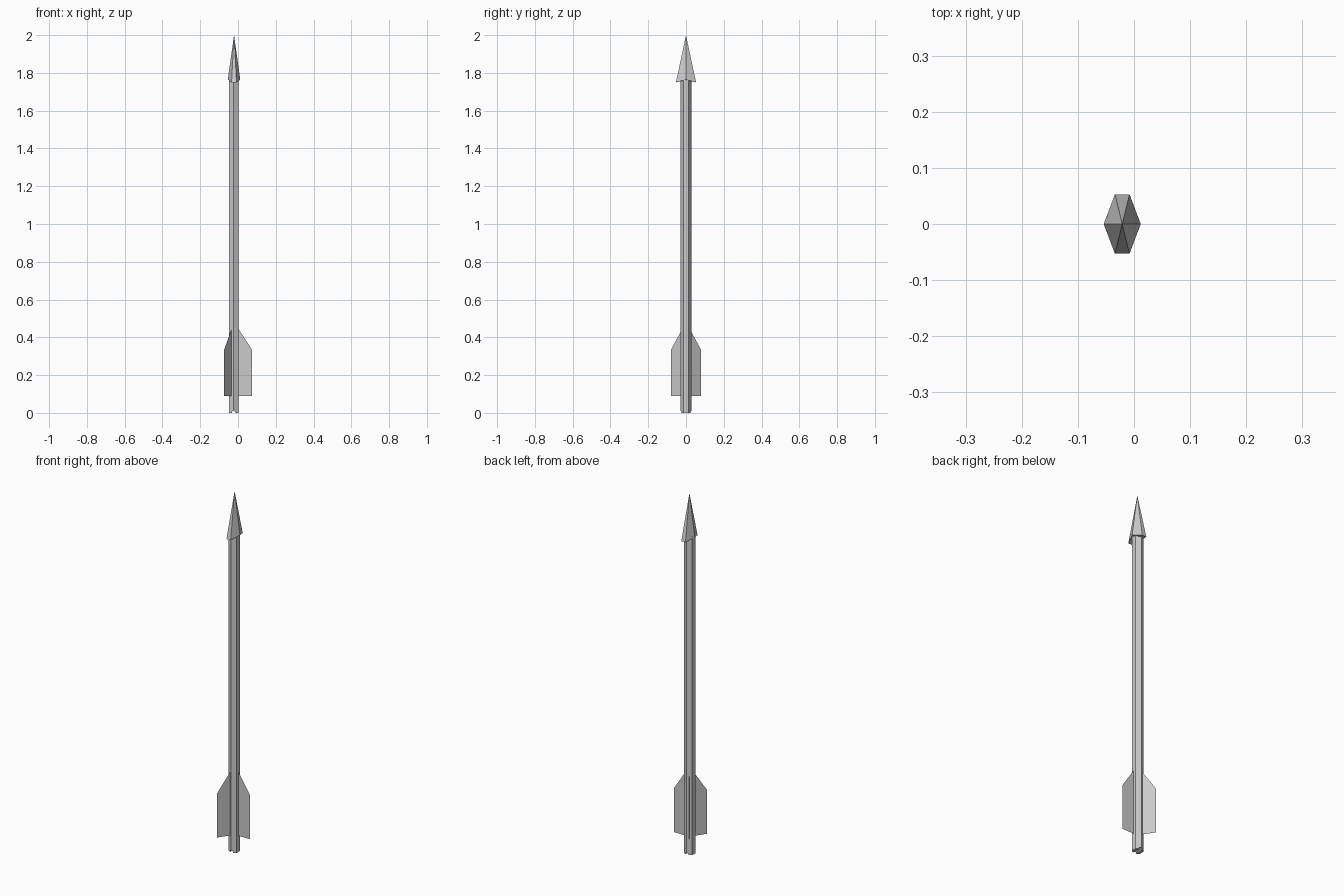
import bpy, bmesh
from math import pi, atan2
from mathutils import Matrix, Vector

if "Cube" in bpy.data.objects:
    bpy.data.objects.remove(bpy.data.objects["Cube"])

AXIS_X = -0.021   # arrow centreline


def make(name, verts, faces):
    mesh = bpy.data.meshes.new(name)
    mesh.from_pydata(verts, [], faces)
    bm = bmesh.new()
    bm.from_mesh(mesh)
    bmesh.ops.recalc_face_normals(bm, faces=bm.faces)
    bm.to_mesh(mesh)
    bm.free()
    obj = bpy.data.objects.new(name, mesh)
    bpy.context.collection.objects.link(obj)
    return obj


def cylinder(name, sides, radius, depth, matrix):
    bm = bmesh.new()
    bmesh.ops.create_cone(bm, cap_ends=True, segments=sides, radius1=radius,
                          radius2=radius, depth=depth, matrix=matrix)
    mesh = bpy.data.meshes.new(name)
    bm.to_mesh(mesh)
    bm.free()
    obj = bpy.data.objects.new(name, mesh)
    bpy.context.collection.objects.link(obj)
    return obj


# Six-sided shaft with corners on the y axis
shaft = cylinder("shaft", 6, 0.029, 1.77,
                 Matrix.Translation((AXIS_X - 0.002, 0, 0.885)))
mesh = shaft.data
ys = [v.co.y - 0 for v in mesh.vertices]
if max(ys) < 0.028:   # make sure the corners point along y
    mesh.transform(Matrix.Translation((AXIS_X - 0.002, 0, 0)) @ Matrix.Rotation(pi / 6, 4, 'Z')
                   @ Matrix.Translation((-AXIS_X + 0.002, 0, 0)))

# String groove across the bottom of the shaft
groove = cylinder("groove_cutter", 6, 0.011, 0.2,
                  Matrix.Translation((AXIS_X - 0.002, 0, 0.001)) @ Matrix.Rotation(pi / 2, 4, 'X'))
groove.hide_render = True
groove.hide_viewport = True
cut = shaft.modifiers.new("groove", 'BOOLEAN')
cut.operation = 'DIFFERENCE'
cut.solver = 'EXACT'
cut.object = groove

# Flattened six-sided arrowhead, side corners raised a little
ring = [(0.033, 0, 1.765), (0.013, 0.053, 1.75), (-0.013, 0.053, 1.75),
        (-0.033, 0, 1.765), (-0.013, -0.053, 1.75), (0.013, -0.053, 1.75)]
verts = [(x + AXIS_X, y, z) for x, y, z in ring] + [(AXIS_X, 0, 2.0), (AXIS_X, 0, 1.762)]
faces = [(i, (i + 1) % 6, 6) for i in range(6)] + [((i + 1) % 6, i, 7) for i in range(6)]
make("arrowhead", verts, faces)

# Three thin feather vanes: (distance from centreline, height)
profile = [(0.02, 0.09), (0.095, 0.09), (0.095, 0.335), (0.02, 0.45)]
side = atan2(0.079, -0.052)
for name, angle in (("vane_right", 0), ("vane_back", side), ("vane_front", -side)):
    turn = Matrix.Rotation(angle, 3, 'Z')
    pts = [turn @ Vector((r, 0, z)) + Vector((AXIS_X, 0, 0)) for r, z in profile]
    make(name, pts, [(0, 1, 2, 3)])
